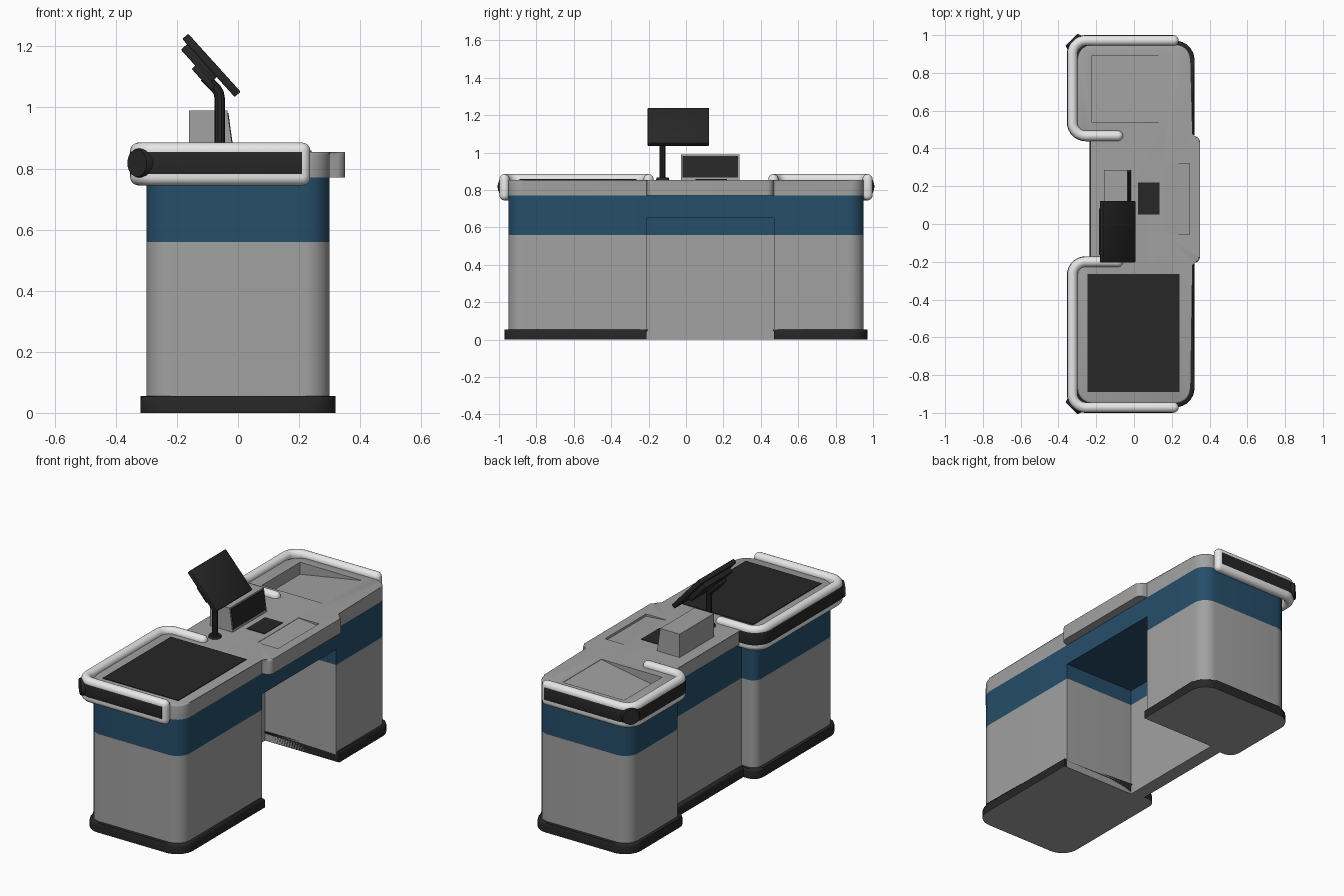
import bpy, bmesh, math
from mathutils import Vector

if "Cube" in bpy.data.objects:
    bpy.data.objects.remove(bpy.data.objects["Cube"])


def material(name, rgb):
    m = bpy.data.materials.new(name)
    m.diffuse_color = (*rgb, 1)
    m.use_nodes = True
    m.node_tree.nodes["Principled BSDF"].inputs["Base Color"].default_value = m.diffuse_color
    return m


GRAY = material("counter gray", (0.36, 0.36, 0.36))
BLUE = material("band blue", (0.019, 0.076, 0.142))
BLACK = material("rubber black", (0.02, 0.02, 0.02))
WHITE = material("rail white", (0.8, 0.8, 0.8))


def finish(name, bm, mats):
    bmesh.ops.recalc_face_normals(bm, faces=bm.faces)
    me = bpy.data.meshes.new(name)
    bm.to_mesh(me)
    bm.free()
    for m in mats:
        me.materials.append(m)
    ob = bpy.data.objects.new(name, me)
    bpy.context.collection.objects.link(ob)
    return ob


def fillet(pts, closed=True, n=7):
    """Round each (x, y, radius) corner of a polygon or path."""
    out = []
    for i, (x, y, r) in enumerate(pts):
        p = Vector((x, y))
        if r == 0 or (not closed and i in (0, len(pts) - 1)):
            out.append(p)
            continue
        a = (Vector(pts[i - 1][:2]) - p).normalized()
        b = (Vector(pts[(i + 1) % len(pts)][:2]) - p).normalized()
        half = a.angle(b) / 2
        t = r / math.tan(half)
        c = p + (a + b).normalized() * r / math.sin(half)
        s, e = p + a * t - c, p + b * t - c
        out += [c + s.lerp(e, k / n).normalized() * r for k in range(n + 1)]
    return out


def skin(bm, rings):
    """Join rings of points into a capped tube."""
    vr = [[bm.verts.new(v) for v in ring] for ring in rings]
    n = len(vr[0])
    for a, b in zip(vr, vr[1:]):
        for i in range(n):
            bm.faces.new((a[i], a[(i + 1) % n], b[(i + 1) % n], b[i]))
    bm.faces.new(vr[0])
    bm.faces.new(vr[-1])


def upright(name, pts, zs, mats, rule=lambda z: 0, bevel=0):
    """Vertical prism; rule picks the material slot from face height."""
    bm = bmesh.new()
    outline = fillet(pts)
    skin(bm, [[(p.x, p.y, z) for p in outline] for z in zs])
    if bevel:
        top = [e for e in bm.edges if all(abs(v.co.z - zs[-1]) < 1e-5 for v in e.verts)]
        bmesh.ops.bevel(bm, geom=top, offset=bevel, segments=3, profile=0.5, affect='EDGES')
    for f in bm.faces:
        f.material_index = rule(f.calc_center_median().z)
    return finish(name, bm, mats)


def side_prism(name, pts, y0, y1, mat, bevel=0):
    """Profile in x/z extruded along y."""
    bm = bmesh.new()
    skin(bm, [[(x, y, z) for x, z in pts] for y in (y0, y1)])
    if bevel:
        bmesh.ops.bevel(bm, geom=bm.edges[:], offset=bevel, segments=2, profile=0.5, affect='EDGES')
    return finish(name, bm, [mat])


def rect(x0, x1, z0, z1):
    return [(x0, z0), (x1, z0), (x1, z1), (x0, z1)]


def sweep(name, path, side, profile, mat, round_end=0):
    """Sweep an (offset, z) profile along a flat path; offset points outward."""
    path = fillet(path, closed=False)
    rings = []
    zc = sum(z for _, z in profile) / len(profile)
    hz = max(z for _, z in profile) - zc
    last = len(path) - 1

    def ring(p, nrm, c=1.0):
        kz = (hz - round_end * (1 - c)) / hz
        return [(*(p + nrm * o * c), zc + (z - zc) * kz) for o, z in profile]

    steps = [k * math.pi / 10 for k in range(1, 5)] if round_end else []
    for i, p in enumerate(path):
        d0 = (p - path[i - 1]).normalized() if i else None
        d1 = (path[i + 1] - p).normalized() if i < last else None
        d = ((d0 or d1) + (d1 or d0)).normalized()
        nrm = Vector((-d.y, d.x)) * side
        if i == 0:
            rings += [ring(p - d * round_end * math.sin(a), nrm, math.cos(a)) for a in reversed(steps)]
        rings.append(ring(p, nrm))
        if i == last:
            rings += [ring(p + d * round_end * math.sin(a), nrm, math.cos(a)) for a in steps]
    bm = bmesh.new()
    skin(bm, rings)
    return finish(name, bm, [mat])


# Cabinets with blue band, skirtings, bumper rails and corner caps at both ends
W = 0.027
capsule = [tuple(p) for p in fillet([(-W, 0.745, 0.0265), (W, 0.745, 0.0265),
                                     (W, 0.885, 0.0265), (-W, 0.885, 0.0265)], n=5)]
strip = [(0, 0.785), (W, 0.783), (0.029, 0.79), (0.029, 0.848), (W, 0.855), (0, 0.853)]
for name, s, inner, rail_y in (("front", -1, -0.21, -0.2), ("back", 1, 0.47, 0.467)):
    upright(name + "_cabinet",
            [(-0.3, s * 0.95, 0.08), (0.3, s * 0.95, 0.08), (0.3, inner, 0), (-0.3, inner, 0.05)],
            (0, 0.56, 0.77), [GRAY, BLUE], lambda z: int(z > 0.56))
    lip = inner - s * 0.02
    upright(name + "_skirting",
            [(-0.32, s * 0.97, 0.1), (0.32, s * 0.97, 0.1), (0.32, inner, 0),
             (-0.2, inner, 0), (-0.2, lip, 0), (-0.32, lip, 0.06)],
            (0, 0.055), [BLACK, GRAY], lambda z: int(z < 0.001), bevel=0.015)
    path = [(0.21, s * 0.971, 0), (-0.326, s * 0.971, 0.07), (-0.326, rail_y, 0.07)]
    sweep(name + "_bumper_rail", path + [(-0.085, rail_y, 0)], -s, capsule, WHITE, W)
    sweep(name + "_bumper_strip", path + [(-0.215, rail_y, 0)], -s, strip, BLACK)
    # round cap on the outer corner
    out = Vector((-1, s, 0)).normalized()
    bm = bmesh.new()
    bmesh.ops.create_cone(bm, cap_ends=True, segments=20, radius1=0.058, radius2=0.045, depth=0.04)
    ob = finish(name + "_corner_cap", bm, [BLACK])
    ob.rotation_euler = out.to_track_quat('Z', 'Y').to_euler()
    ob.location = Vector((-0.3065, s * 0.9515, 0.818)) + out * 0.014

# Middle section: customer panel, its skirting, blue body over the kneehole
upright("middle_panel", [(-0.21, -0.21, 0), (-0.155, -0.21, 0), (-0.155, 0.47, 0), (-0.21, 0.47, 0)],
        (0, 0.56, 0.65), [GRAY, BLUE], lambda z: int(z > 0.56))
upright("middle_skirting", [(-0.235, -0.2, 0), (-0.2, -0.2, 0), (-0.2, 0.46, 0), (-0.235, 0.46, 0)],
        (0, 0.055), [BLACK, GRAY], lambda z: int(z < 0.001), bevel=0.012)
side_prism("middle_body", rect(-0.21, 0.3, 0.65, 0.77), -0.21, 0.47, BLUE)

# Countertop with two sloped recesses
counter = upright("countertop",
                  [(-0.3, -0.95, 0.08), (0.3, -0.95, 0.08), (0.3, -0.21, 0), (0.35, -0.2, 0.035),
                   (0.35, 0.46, 0.035), (0.3, 0.47, 0), (0.3, 0.95, 0.08), (-0.3, 0.95, 0.08),
                   (-0.3, 0.47, 0.05), (-0.22, 0.47, 0), (-0.22, -0.21, 0), (-0.3, -0.21, 0.05)],
                  (0.77, 0.855), [GRAY], bevel=0.01)
cutters = [
    side_prism("bagging_recess_cutter", [(-0.225, 0.785), (0.165, 0.853), (0.165, 0.9), (-0.225, 0.9)],
               0.54, 0.89, GRAY),
    side_prism("tray_recess_cutter", [(0.165, 0.853), (0.295, 0.842), (0.295, 0.9), (0.165, 0.9)],
               -0.055, 0.32, GRAY)]
bpy.context.view_layer.objects.active = counter
for c in cutters:
    c.hide_render = True
    mod = counter.modifiers.new("recess", 'BOOLEAN')
    mod.operation, mod.solver, mod.object = 'DIFFERENCE', 'EXACT', c
    bpy.ops.object.modifier_apply(modifier=mod.name)
for c in cutters:
    bpy.data.objects.remove(c)

# Conveyor belt and scanner glass
side_prism("conveyor_belt", rect(-0.245, 0.24, 0.851, 0.859), -0.89, -0.265, BLACK)
side_prism("scanner_plate", rect(0.02, 0.135, 0.851, 0.858), 0.05, 0.22, BLACK)

# Upright scanner box with dark sloped window
side_prism("scanner_box", [(-0.16, 0.85), (-0.015, 0.85), (-0.035, 0.99), (-0.16, 0.99)],
           -0.027, 0.287, GRAY)
side_prism("scanner_window", [(-0.036, 0.982), (-0.0315, 0.982), (-0.0155, 0.868), (-0.021, 0.868)],
           -0.019, 0.279, BLACK)

# Monitor: tilted slabs measured along the screen (t) and across it (n)
D, N = Vector((-0.67, 0.742)), Vector((0.742, 0.67))
MID = Vector((-0.087, 1.138))


def slab(name, t0, t1, n0, n1, y0, y1):
    pts = [tuple(MID + D * t + N * n) for t, n in ((t0, n0), (t1, n0), (t1, n1), (t0, n1))]
    side_prism(name, pts, y0, y1, BLACK, bevel=0.004)


slab("monitor_screen", -0.128, 0.128, -0.013, 0.013, -0.205, 0.123)
slab("monitor_back", -0.04, 0.105, -0.04, -0.01, -0.165, 0.083)
slab("monitor_bracket", -0.06, 0.035, -0.056, -0.035, -0.165, -0.085)

# Monitor pole and foot
cu = bpy.data.curves.new("monitor_pole", 'CURVE')
cu.dimensions = '3D'
cu.bevel_depth, cu.bevel_resolution, cu.use_fill_caps = 0.017, 3, True
sp = cu.splines.new('POLY')
pole = [(-0.06, 0.85), (-0.06, 1.03), (-0.063, 1.048), (-0.072, 1.062), (-0.11, 1.1)]
sp.points.add(len(pole) - 1)
for pt, (x, z) in zip(sp.points, pole):
    pt.co = (x, -0.125, z, 1)
cu.materials.append(BLACK)
ob = bpy.data.objects.new("monitor_pole", cu)
bpy.context.collection.objects.link(ob)
bpy.context.view_layer.objects.active = ob
ob.select_set(True)
bpy.ops.object.convert(target='MESH')
bm = bmesh.new()
bmesh.ops.create_cone(bm, cap_ends=True, segments=24, radius1=0.036, radius2=0.032, depth=0.012)
finish("monitor_foot", bm, [BLACK]).location = (-0.06, -0.125, 0.86)

# Smooth shading with sharp edges kept
for ob in bpy.context.scene.objects:
    ob.select_set(True)
bpy.ops.object.shade_smooth_by_angle(angle=math.radians(35))
